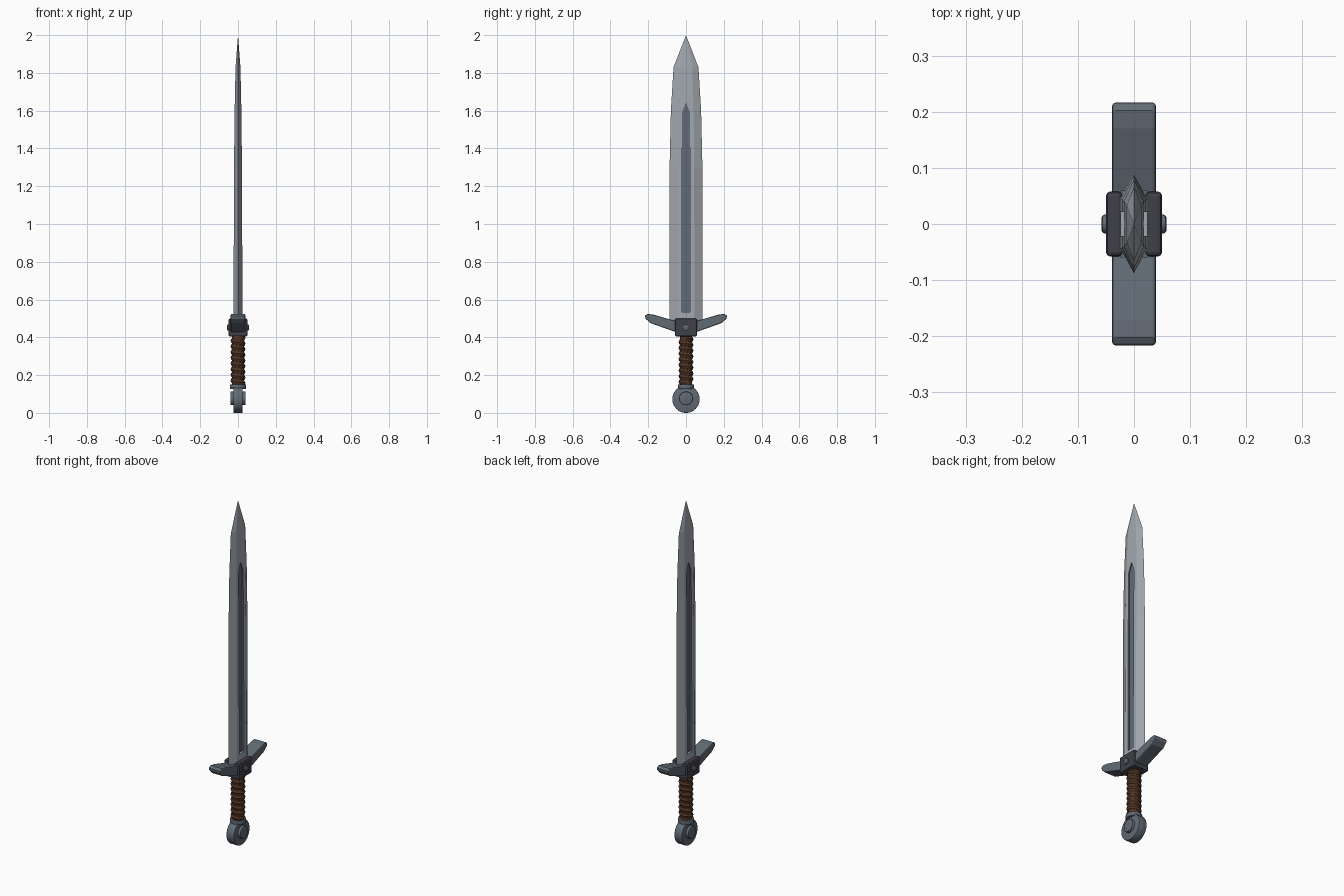
import bpy, bmesh, math
from mathutils import Matrix

if "Cube" in bpy.data.objects:
    bpy.data.objects.remove(bpy.data.objects["Cube"])


def material(name, rgb):
    m = bpy.data.materials.new(name)
    m.diffuse_color = (*rgb, 1)
    m.use_nodes = True
    m.node_tree.nodes["Principled BSDF"].inputs["Base Color"].default_value = m.diffuse_color
    return m


STEEL = material("blade_steel", (0.36, 0.39, 0.43))
GROOVE = material("groove_steel", (0.12, 0.145, 0.18))
FITTING = material("blue_grey_iron", (0.12, 0.145, 0.175))
DARK = material("dark_iron", (0.05, 0.05, 0.065))
LEATHER = material("brown_leather", (0.085, 0.037, 0.018))


def finish(name, bm, mat, bevel=0, segments=2, smooth=False):
    bmesh.ops.recalc_face_normals(bm, faces=bm.faces)
    me = bpy.data.meshes.new(name)
    bm.to_mesh(me)
    bm.free()
    me.materials.append(mat)
    ob = bpy.data.objects.new(name, me)
    bpy.context.collection.objects.link(ob)
    bpy.ops.object.select_all(action='DESELECT')
    ob.select_set(True)
    bpy.context.view_layer.objects.active = ob
    if bevel:
        b = ob.modifiers.new("bevel", 'BEVEL')
        b.width, b.segments = bevel, segments
        b.limit_method, b.angle_limit = 'ANGLE', math.radians(40)
        bpy.ops.object.modifier_apply(modifier=b.name)
    if smooth:
        bpy.ops.object.shade_smooth_by_angle(angle=math.radians(35))
    return ob


def plate(name, outline, x0, x1, mat, bevel=0):
    """Extrude a (y, z) outline between two x positions."""
    bm = bmesh.new()
    rows = [[bm.verts.new((x, y, z)) for y, z in outline] for x in (x0, x1)]
    for r in rows:
        bm.faces.new(r)
    n = len(outline)
    for i in range(n):
        j = (i + 1) % n
        bm.faces.new((rows[0][i], rows[0][j], rows[1][j], rows[1][i]))
    return finish(name, bm, mat, bevel)


def disc(name, r, depth, z, mat, axis='X', sides=32, bevel=0.004, x=0):
    bm = bmesh.new()
    rot = Matrix.Rotation(math.pi / 2, 4, 'Y') if axis == 'X' else Matrix()
    bmesh.ops.create_cone(bm, cap_ends=True, segments=sides, radius1=r, radius2=r,
                          depth=depth, matrix=Matrix.Translation((x, 0, z)) @ rot)
    return finish(name, bm, mat, bevel, smooth=True)


# Blade: six-sided section lofted to a point (z, half width, half thickness)
bm = bmesh.new()
rings = []
for z, w, t in [(0.47, 0.088, 0.024), (1.3, 0.087, 0.021), (1.6, 0.08, 0.018),
                (1.83, 0.066, 0.013)]:
    f = w * 0.5
    rings.append([bm.verts.new((x, y, z)) for x, y in
                  [(0, -w), (t, -f), (t, f), (0, w), (-t, f), (-t, -f)]])
for a, b in zip(rings, rings[1:]):
    for i in range(6):
        j = (i + 1) % 6
        bm.faces.new((a[i], a[j], b[j], b[i]))
tip = bm.verts.new((0, 0, 2))
for i in range(6):
    bm.faces.new((rings[-1][i], rings[-1][(i + 1) % 6], tip))
bm.faces.new(rings[0])
blade = finish("blade", bm, STEEL)

# Pointed groove cut in both faces of the blade
blade.data.materials.append(GROOVE)
for s in (-1, 1):
    cutter = plate("groove_cutter", [(-0.021, 0.535), (0.021, 0.535), (0.021, 1.59),
                                     (0, 1.645), (-0.021, 1.59)],
                   s * 0.012, s * 0.06, GROOVE)
    cutter.hide_render = True
    mod = blade.modifiers.new("groove", 'BOOLEAN')
    mod.operation, mod.solver, mod.object = 'DIFFERENCE', 'EXACT', cutter
    bpy.context.view_layer.objects.active = blade
    bpy.ops.object.modifier_apply(modifier=mod.name)
    bpy.data.objects.remove(cutter, do_unlink=True)
for p in blade.data.polygons:
    c = p.center
    inside = abs(c.y) < 0.0215 and 0.53 < c.z < 1.65 and abs(c.x) < 0.0175
    p.material_index = 1 if inside else 0

# Guard: two upswept arms, dark cheeks around a core, and a rivet through them
for side, s in (("left", -1), ("right", 1)):
    plate(side + "_guard_arm", [(s * y, z) for y, z in
          [(0, 0.42), (0.06, 0.43), (0.19, 0.476), (0.213, 0.498), (0.218, 0.515),
           (0.202, 0.524), (0.17, 0.52), (0.06, 0.487), (0, 0.48)]],
          -0.039, 0.039, FITTING, 0.006)
    plate(side + "_guard_cheek", [(-0.058, 0.405), (0.058, 0.405), (0.058, 0.5), (-0.058, 0.5)],
          s * 0.02, s * 0.05, DARK, 0.008)
    plate(side + "_cheek_lining", [(-0.06, 0.45), (0.06, 0.45), (0.06, 0.494), (-0.06, 0.494)],
          s * 0.017, s * 0.024, FITTING)
    disc(side + "_rivet", 0.017, 0.014, 0.452, FITTING, bevel=0.006, sides=20, x=s * 0.051)
plate("guard_core", [(-0.056, 0.407), (0.056, 0.407), (0.056, 0.47), (-0.056, 0.47)],
      -0.03, 0.03, DARK)

# Grip: core with a leather cord wound around it
disc("grip_core", 0.033, 0.28, 0.275, LEATHER, axis='Z', sides=20, bevel=0)
turns, per_turn, radius, cord = 8, 20, 0.023, 0.0165
bm = bmesh.new()
rows = []
for k in range(turns * per_turn + 1):
    a = -2 * math.pi * k / per_turn
    z = 0.157 + 0.24 * k / (turns * per_turn)
    row = []
    for i in range(8):
        b = 2 * math.pi * i / 8
        r = radius + cord * math.cos(b)
        row.append(bm.verts.new((r * math.cos(a), r * math.sin(a), z + cord * math.sin(b))))
    rows.append(row)
for a, b in zip(rows, rows[1:]):
    for i in range(8):
        j = (i + 1) % 8
        bm.faces.new((a[i], a[j], b[j], b[i]))
bm.faces.new(rows[0])
bm.faces.new(rows[-1])
finish("grip_cord", bm, LEATHER, smooth=True)

# Pommel: collar, wheel and raised boss on both faces
disc("pommel_collar", 0.043, 0.025, 0.139, FITTING, axis='Z')
disc("pommel_wheel", 0.0725, 0.05, 0.0725, FITTING, bevel=0.003, sides=40)
disc("pommel_boss", 0.036, 0.08, 0.077, FITTING, bevel=0.004)
